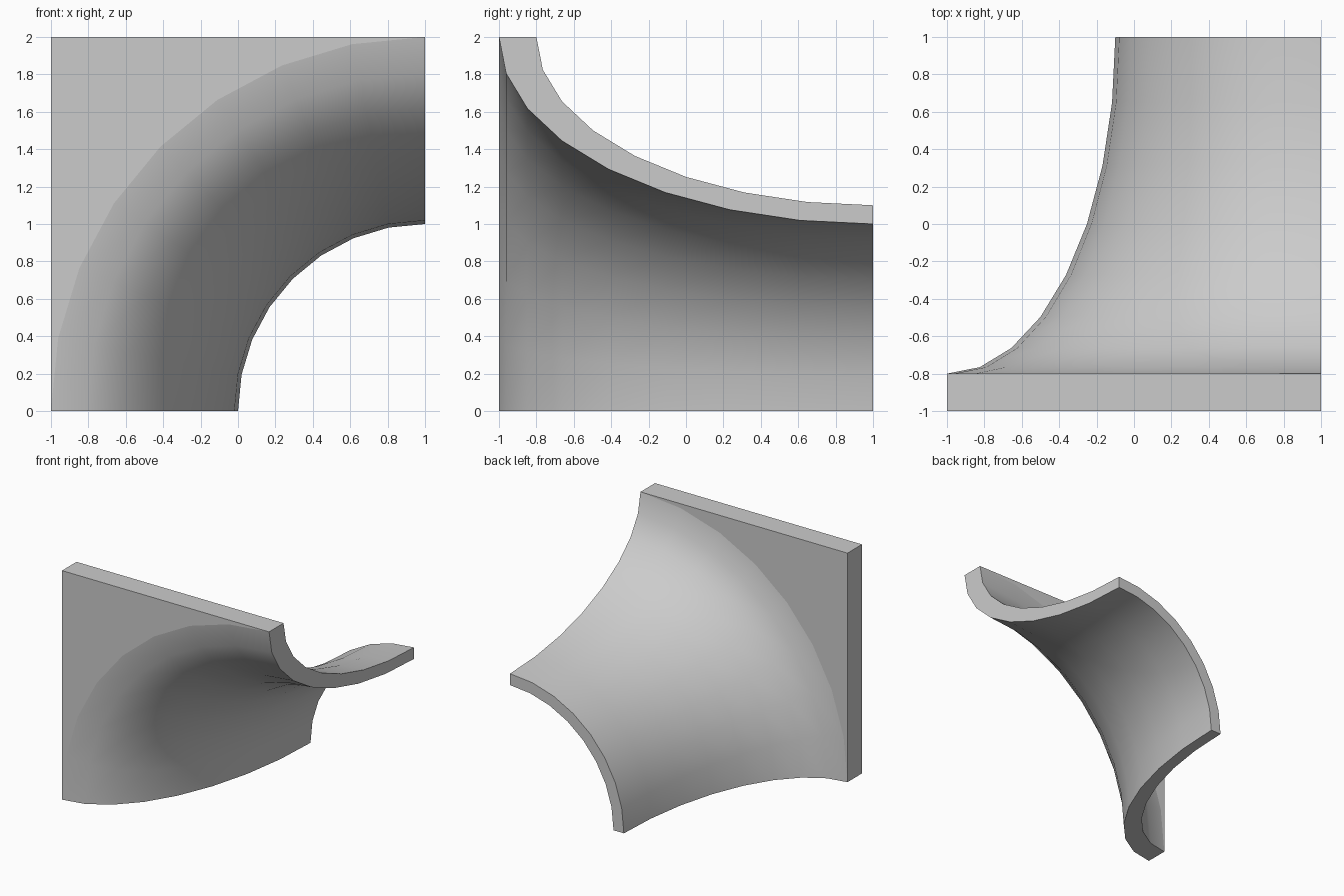
import bpy, bmesh
from math import sin, cos, pi

if "Cube" in bpy.data.objects:
    bpy.data.objects.remove(bpy.data.objects["Cube"])

N = 8                      # segments along the flare and around the quarter turn
STEP = pi / 2 / N

bm = bmesh.new()


def flare(depth, height):
    """Quarter-ellipse profile swept a quarter turn about the axis x=1, z=0."""
    rows = []
    for i in range(N + 1):
        y, r = 1 - depth * cos(i * STEP), 2 - height * sin(i * STEP)
        rows.append([bm.verts.new((1 - r * cos(j * STEP), y, r * sin(j * STEP)))
                     for j in range(N + 1)])
    for a, b in zip(rows, rows[1:]):
        for j in range(N):
            bm.faces.new((a[j], a[j + 1], b[j + 1], b[j])).smooth = True
    return rows


# Inner and outer skins of the flared quarter tube
inner = flare(2.0, 1.0)
outer = flare(1.8, 0.9)


def bridge(p, q):
    for k in range(len(p) - 1):
        bm.faces.new((p[k], p[k + 1], q[k + 1], q[k]))


# Cut faces on both sides and the narrow end rim
for j in (0, N):
    bridge([row[j] for row in inner], [row[j] for row in outer])
bridge(inner[N], outer[N])

# Square flange: flat spandrels from each wide arc to the corner, plus plate edges
corners = []
for rows in (inner, outer):
    c = bm.verts.new((-1, rows[0][0].co.y, 2))
    corners.append(c)
    for j in range(N):
        bm.faces.new((rows[0][j], rows[0][j + 1], c))
for j in (0, N):
    bridge([inner[0][j], corners[0]], [outer[0][j], corners[1]])

bmesh.ops.recalc_face_normals(bm, faces=bm.faces)
mesh = bpy.data.meshes.new("flared_quarter_shell")
bm.to_mesh(mesh)
bm.free()
obj = bpy.data.objects.new("flared_quarter_shell", mesh)
bpy.context.collection.objects.link(obj)
